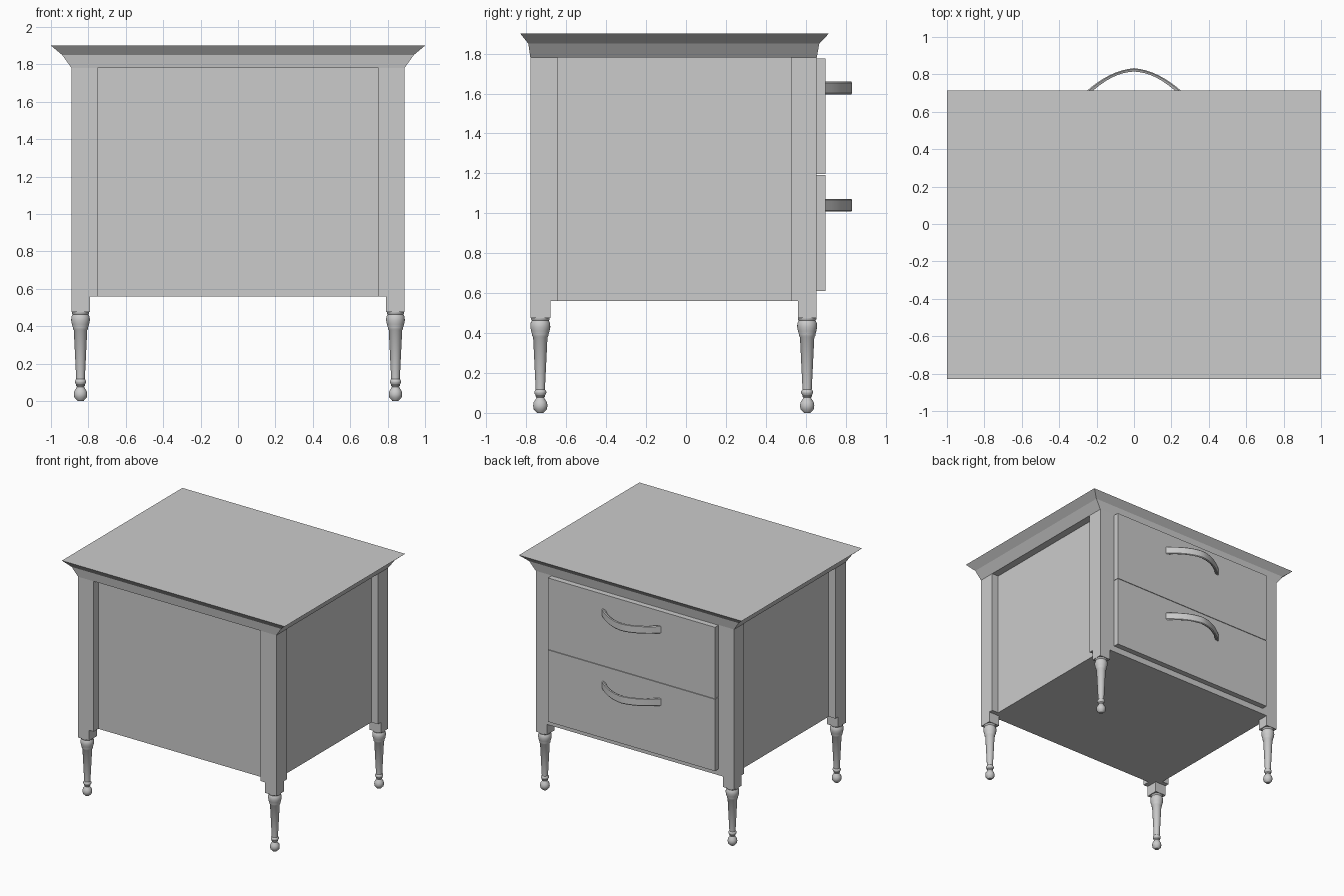
import bpy, bmesh, math

if "Cube" in bpy.data.objects:
    bpy.data.objects.remove(bpy.data.objects["Cube"])


def make_object(name, bm):
    bmesh.ops.recalc_face_normals(bm, faces=bm.faces)
    mesh = bpy.data.meshes.new(name)
    bm.to_mesh(mesh)
    bm.free()
    obj = bpy.data.objects.new(name, mesh)
    bpy.context.collection.objects.link(obj)
    return obj


def loft(name, rings, closed=False):
    """Skin equal-length rings of points and cap both ends."""
    bm = bmesh.new()
    rows = [[bm.verts.new(p) for p in ring] for ring in rings]
    for a, b in zip(rows, rows[1:]):
        n = len(a)
        for i in range(n):
            j = (i + 1) % n
            bm.faces.new((a[i], a[j], b[j], b[i]))
    bm.faces.new(rows[0])
    bm.faces.new(rows[-1])
    return make_object(name, bm)


def rect(x0, x1, y0, y1, z):
    return [(x0, y0, z), (x1, y0, z), (x1, y1, z), (x0, y1, z)]


def box(name, x0, x1, y0, y1, z0, z1):
    return loft(name, [rect(x0, x1, y0, y1, z0), rect(x0, x1, y0, y1, z1)])


def smooth(obj, angle=40):
    bpy.ops.object.select_all(action='DESELECT')
    obj.select_set(True)
    bpy.context.view_layer.objects.active = obj
    bpy.ops.object.shade_smooth_by_angle(angle=math.radians(angle))


# Cabinet body, inset behind the corner posts on three sides
box("cabinet_body", -0.83, 0.83, -0.72, 0.655, 0.56, 1.785)

# Flared table top
loft("table_top", [
    rect(-0.89, 0.89, -0.78, 0.655, 1.78),
    rect(-0.94, 0.94, -0.79, 0.668, 1.85),
    rect(-1.0, 1.0, -0.83, 0.715, 1.90)])

# Turned leg profile (radius, height)
profile = [(0.024, 0.002), (0.033, 0.018), (0.036, 0.036), (0.033, 0.054),
           (0.022, 0.07), (0.019, 0.076), (0.024, 0.083), (0.023, 0.088),
           (0.03, 0.099), (0.03, 0.108), (0.023, 0.117), (0.036, 0.38),
           (0.041, 0.386), (0.041, 0.394), (0.046, 0.41), (0.05, 0.43),
           (0.049, 0.45), (0.042, 0.463), (0.046, 0.468), (0.046, 0.478)]
profile = [(0.006, 0.0), (0.016, 0.0)] + [p for p in profile if p[1] > 0.01]
SIDES = 24

for sx, side in ((-1, "left"), (1, "right")):
    # Corner posts, narrower foot blocks and turned legs
    for label, outer, inner, block, cy in (
            ("front", -0.78, -0.645, -0.68, -0.73),
            ("back", 0.655, 0.525, 0.56, 0.607)):
        y0, y1 = sorted((outer, inner))
        b0, b1 = sorted((outer, block))
        x0, x1 = sorted((sx * 0.75, sx * 0.89))
        box(f"{label}_{side}_post", x0, x1, y0, y1, 0.56, 1.785)
        x0, x1 = sorted((sx * 0.79, sx * 0.89))
        box(f"{label}_{side}_foot_block", x0, x1, b0, b1, 0.475, 0.56)
        rings = [[(sx * 0.842 + r * math.cos(math.tau * i / SIDES),
                   cy + r * math.sin(math.tau * i / SIDES), z)
                  for i in range(SIDES)] for r, z in profile]
        smooth(loft(f"{label}_{side}_leg", rings))

# Two drawers with bowed handles
for label, z0, z1, hz in (("lower", 0.61, 1.193, 1.04),
                          ("upper", 1.197, 1.777, 1.628)):
    box(f"{label}_drawer", -0.75, 0.75, 0.65, 0.70, z0, z1)
    rings = []
    for i in range(-8, 9):
        t = i / 8
        a = abs(t)
        out_x, out_y = 0.268 * t, 0.833 - 0.022 * a - 0.113 * a * a
        in_x, in_y = 0.238 * t, 0.815 - 0.01 * a - 0.11 * a * a
        h = 0.032
        c = 0.006
        mx, my = (out_x * 0.7 + in_x * 0.3), (out_y * 0.7 + in_y * 0.3)
        rings.append([(in_x, in_y, hz - h + c), (mx, my, hz - h),
                      (out_x, out_y, hz - h + c), (out_x, out_y, hz + h - c),
                      (mx, my, hz + h), (in_x, in_y, hz + h - c)])
    smooth(loft(f"{label}_handle", rings), 30)
